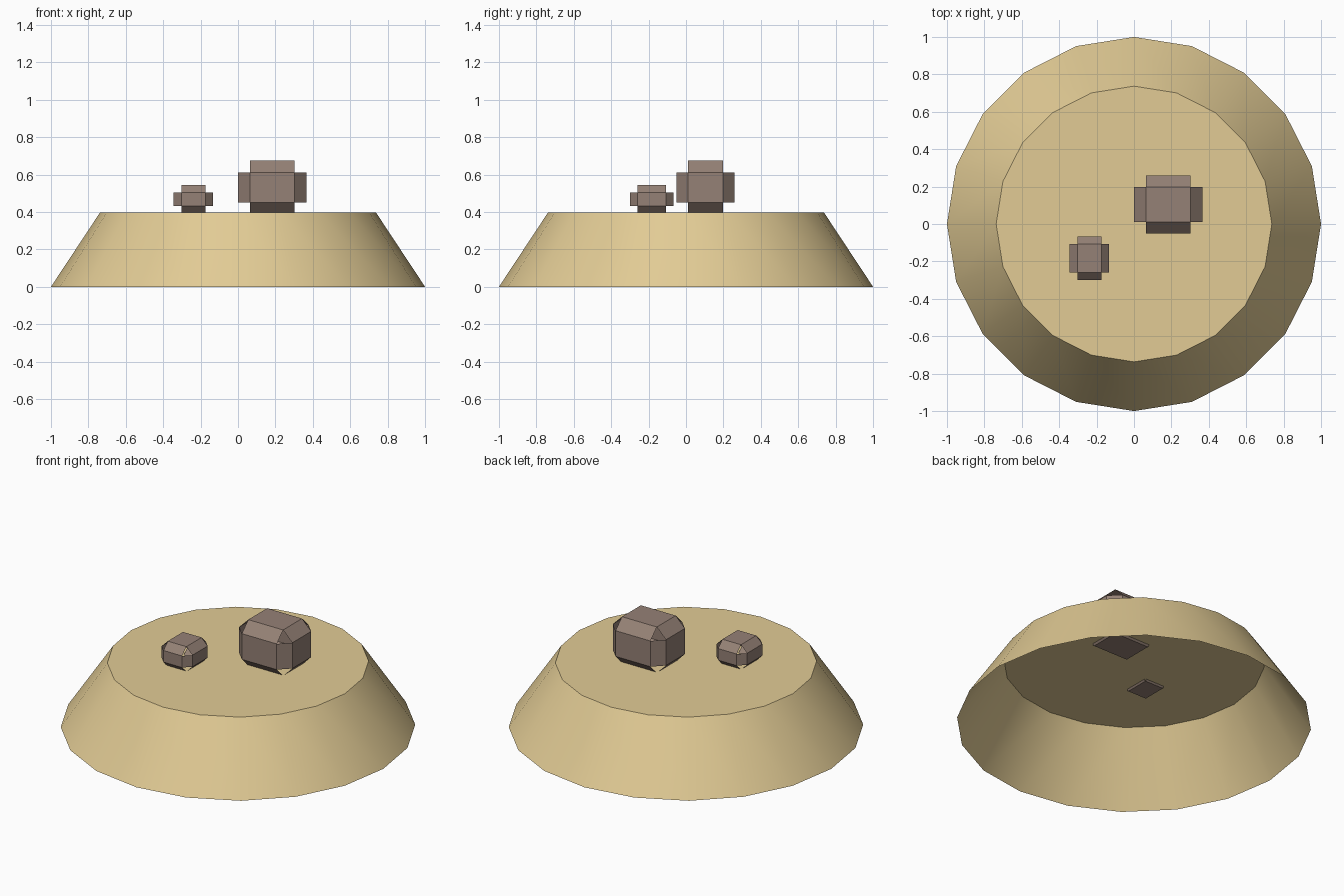
import bpy, bmesh, math
from mathutils import Matrix

if "Cube" in bpy.data.objects:
    bpy.data.objects.remove(bpy.data.objects["Cube"])


def material(name, rgb):
    m = bpy.data.materials.new(name)
    m.diffuse_color = (*rgb, 1)
    m.use_nodes = True
    m.node_tree.nodes["Principled BSDF"].inputs["Base Color"].default_value = m.diffuse_color
    return m


def add_object(name, bm, mat):
    mesh = bpy.data.meshes.new(name)
    bm.to_mesh(mesh)
    bm.free()
    mesh.materials.append(mat)
    ob = bpy.data.objects.new(name, mesh)
    bpy.context.collection.objects.link(ob)
    return ob


def rock(name, centre, size, chamfer, mat):
    # box with chamfered edges and open corners
    bm = bmesh.new()
    bmesh.ops.create_cube(bm, size=1, matrix=Matrix.Diagonal((*size, 1)))
    bmesh.ops.bevel(bm, geom=bm.edges[:], offset=chamfer, segments=1,
                    affect='EDGES', clamp_overlap=True)
    corners = [f for f in bm.faces if len(f.verts) == 3]
    bmesh.ops.delete(bm, geom=corners, context='FACES_ONLY')
    bmesh.ops.translate(bm, verts=bm.verts[:], vec=centre)
    return add_object(name, bm, mat)


sand = material("sand", (0.76, 0.60, 0.30))
stone = material("stone", (0.30, 0.22, 0.18))

# sand mound: hollow truncated cone, open underneath
SIDES, HEIGHT = 20, 0.398
bm = bmesh.new()
bmesh.ops.create_cone(bm, cap_ends=True, segments=SIDES, radius1=1.0, radius2=0.737,
                      depth=HEIGHT, matrix=Matrix.Translation((0, 0, HEIGHT / 2)))
base = [f for f in bm.faces if f.normal.z < -0.9]
bmesh.ops.delete(bm, geom=base, context='FACES_ONLY')
mound = add_object("sand_mound", bm, sand)
bpy.context.view_layer.objects.active = mound
mound.select_set(True)
bpy.ops.object.shade_smooth_by_angle(angle=math.radians(30))

# two stones slightly sunk into the flat top
rock("large_rock", (0.183, 0.104, 0.531), (0.366, 0.312, 0.286), 0.063, stone)
rock("small_rock", (-0.239, -0.183, 0.467), (0.212, 0.234, 0.156), 0.042, stone)
